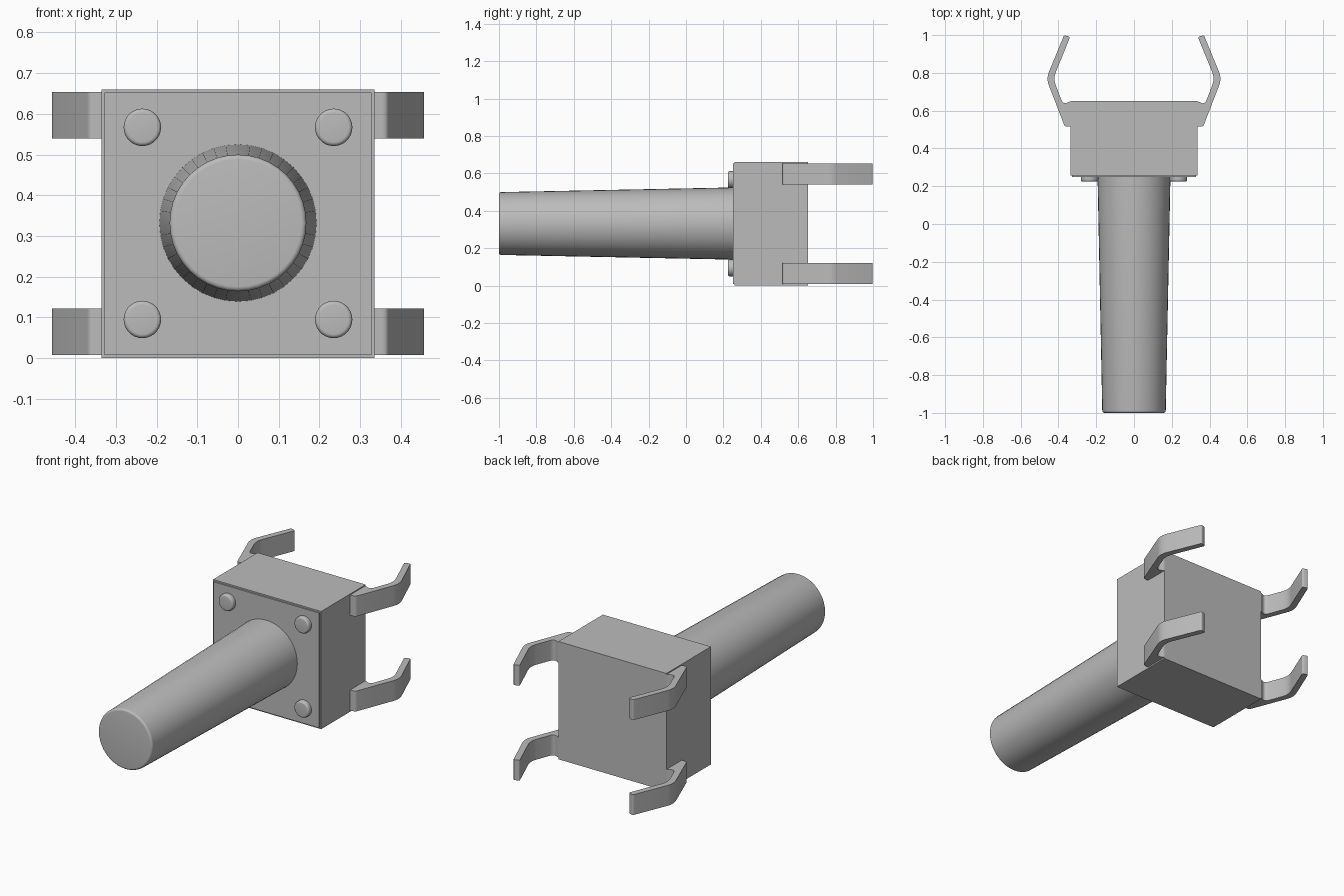
import bpy, bmesh, math
from mathutils import Vector

if "Cube" in bpy.data.objects:
    bpy.data.objects.remove(bpy.data.objects["Cube"], do_unlink=True)

grey = bpy.data.materials.new("plain grey")
grey.use_nodes = True
colour = (0.5, 0.5, 0.5, 1)
grey.diffuse_color = colour
grey.node_tree.nodes["Principled BSDF"].inputs["Base Color"].default_value = colour


def finish(name, bm, smooth=True):
    bmesh.ops.recalc_face_normals(bm, faces=bm.faces)
    mesh = bpy.data.meshes.new(name)
    bm.to_mesh(mesh)
    bm.free()
    mesh.materials.append(grey)
    ob = bpy.data.objects.new(name, mesh)
    bpy.context.collection.objects.link(ob)
    if smooth:
        bpy.ops.object.select_all(action="DESELECT")
        ob.select_set(True)
        bpy.context.view_layer.objects.active = ob
        bpy.ops.object.shade_smooth_by_angle(angle=math.radians(35))
    return ob


def box(name, low, high):
    bm = bmesh.new()
    bmesh.ops.create_cube(bm, size=1)
    for v in bm.verts:
        v.co = [a + (b - a) * (c + 0.5) for a, b, c in zip(low, high, v.co)]
    return finish(name, bm, smooth=False)


def round_peg(name, x, z, back, front, r_back, r_front, fillet, sides):
    """Solid of revolution along y with a rounded front rim."""
    profile = [(r_back, back)]
    for i in range(6):
        a = math.pi / 2 * i / 5
        profile.append((r_front - fillet * (1 - math.cos(a)),
                        front + fillet * (1 - math.sin(a))))
    bm = bmesh.new()
    rings = []
    for r, y in profile:
        angles = [2 * math.pi * i / sides for i in range(sides)]
        rings.append([bm.verts.new((x + r * math.cos(a), y, z + r * math.sin(a)))
                      for a in angles])
    for a, b in zip(rings, rings[1:]):
        for i in range(sides):
            j = (i + 1) % sides
            bm.faces.new((a[i], a[j], b[j], b[i]))
    bm.faces.new(rings[0])
    bm.faces.new(rings[-1])
    return finish(name, bm)


def rounded(corners, steps=6):
    """Outline with each (x, y, cut) corner replaced by a smooth curve."""
    out = []
    for i, (x, y, cut) in enumerate(corners):
        p = Vector((x, y))
        if cut == 0:
            out.append(p)
            continue
        before = Vector(corners[i - 1][:2])
        after = Vector(corners[(i + 1) % len(corners)][:2])
        a = p + (before - p).normalized() * cut
        b = p + (after - p).normalized() * cut
        for k in range(steps + 1):
            t = k / steps
            out.append(a * (1 - t) ** 2 + p * 2 * t * (1 - t) + b * t * t)
    return out


# Housing and its thin front plate
box("housing", (-0.335, 0.258, 0), (0.335, 0.652, 0.66))
box("front_plate", (-0.328, 0.25, 0.008), (0.328, 0.26, 0.652))

# Tapered plunger
round_peg("plunger", 0, 0.332, 0.255, -1, 0.193, 0.168, 0.012, 40)

# Corner studs
for x, side in ((-0.235, "right"), (0.235, "left")):
    for z, level in ((0.095, "lower"), (0.567, "upper")):
        round_peg(f"{level}_{side}_stud", x, z, 0.255, 0.224, 0.046, 0.046, 0.01, 28)

# Bent pins
pin_outline = [
    (0.32, 0.515, 0), (0.366, 0.515, 0.012), (0.465, 0.77, 0.04),
    (0.37, 1.0, 0.01), (0.338, 0.99, 0.01), (0.428, 0.77, 0.04),
    (0.374, 0.63, 0.028), (0.335, 0.652, 0.016), (0.32, 0.652, 0),
]
for sign, side in ((-1, "right"), (1, "left")):
    for z0, z1, level in ((0.008, 0.122, "lower"), (0.54, 0.654, "upper")):
        bm = bmesh.new()
        face = bm.faces.new([bm.verts.new((sign * p.x, p.y, z0))
                             for p in rounded(pin_outline)])
        ext = bmesh.ops.extrude_face_region(bm, geom=[face], use_keep_orig=True)
        for v in ext["geom"]:
            if isinstance(v, bmesh.types.BMVert):
                v.co.z = z1
        finish(f"{level}_{side}_pin", bm)
